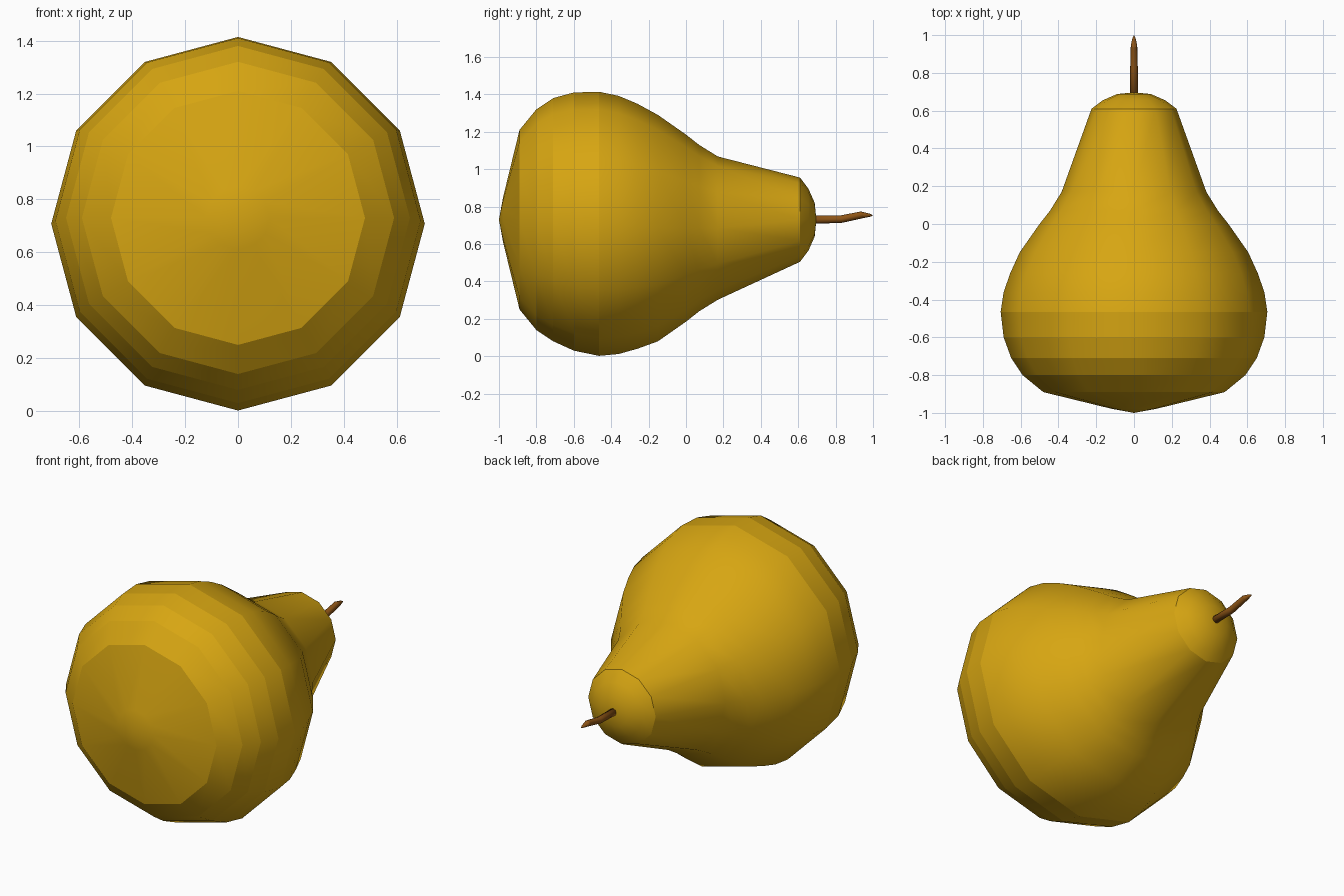
import bpy, bmesh, math
from mathutils import Vector

if "Cube" in bpy.data.objects:
    bpy.data.objects.remove(bpy.data.objects["Cube"])


def material(name, rgb):
    m = bpy.data.materials.new(name)
    m.diffuse_color = (*rgb, 1)
    m.use_nodes = True
    m.node_tree.nodes["Principled BSDF"].inputs["Base Color"].default_value = m.diffuse_color
    return m


def loft(name, rings, sides, mat, start_tip, end_tip, sharp_rings=(), tilt=None):
    """Rings (y, centre z, radius) joined along y and closed with fans.
    tilt gives each ring a y shift per unit of height."""
    bm = bmesh.new()
    loops = []
    for i, (y, zc, r) in enumerate(rings):
        k = tilt[i] if tilt else 0
        loop = []
        for s in range(sides):
            a = 2 * math.pi * s / sides
            dz = r * math.cos(a)
            loop.append(bm.verts.new((r * math.sin(a), y + k * dz, zc + dz)))
        loops.append(loop)
    for a, b in zip(loops, loops[1:]):
        for s in range(sides):
            t = (s + 1) % sides
            bm.faces.new((a[s], a[t], b[t], b[s]))
    for loop, tip in ((loops[0], start_tip), (loops[-1], end_tip)):
        v = bm.verts.new((0, *tip))
        for s in range(sides):
            bm.faces.new((loop[s], loop[(s + 1) % sides], v))
    bmesh.ops.recalc_face_normals(bm, faces=bm.faces)
    for f in bm.faces:
        f.smooth = True
    # crisp bands between selected rings
    for i in sharp_rings:
        for s in range(sides):
            bm.edges.get((loops[i][s], loops[i][(s + 1) % sides])).smooth = False
    me = bpy.data.meshes.new(name)
    bm.to_mesh(me)
    bm.free()
    me.materials.append(mat)
    ob = bpy.data.objects.new(name, me)
    bpy.context.collection.objects.link(ob)
    return ob


skin = material("ripe yellow", (0.68, 0.38, 0.006))
wood = material("stem brown", (0.27, 0.09, 0.008))

# Fruit lying on its side, base toward the front
body = [(-0.978, 0.73, 0.12), (-0.89, 0.73, 0.48), (-0.80, 0.73, 0.59),
        (-0.71, 0.73, 0.65), (-0.60, 0.72, 0.69), (-0.465, 0.708, 0.706),
        (-0.36, 0.702, 0.69), (-0.26, 0.695, 0.655), (-0.15, 0.685, 0.605),
        (0.0, 0.685, 0.50), (0.07, 0.685, 0.445), (0.17, 0.685, 0.383),
        (0.61, 0.73, 0.225), (0.655, 0.73, 0.165), (0.688, 0.73, 0.09)]
loft("pear_body", body, 12, skin, (-1.0, 0.73), (0.697, 0.73),
     sharp_rings=(1, 2, 3, 4, 5, 12))

# Slightly bent stem with a slanted cut end
stem = [(0.67, 0.73, 0.022), (0.83, 0.733, 0.020), (0.945, 0.757, 0.017),
        (0.985, 0.755, 0.008)]
loft("pear_stem", stem, 8, wood, (0.67, 0.73), (1.0, 0.753),
     sharp_rings=(2,), tilt=(0, -0.1, -0.6, -0.6))
